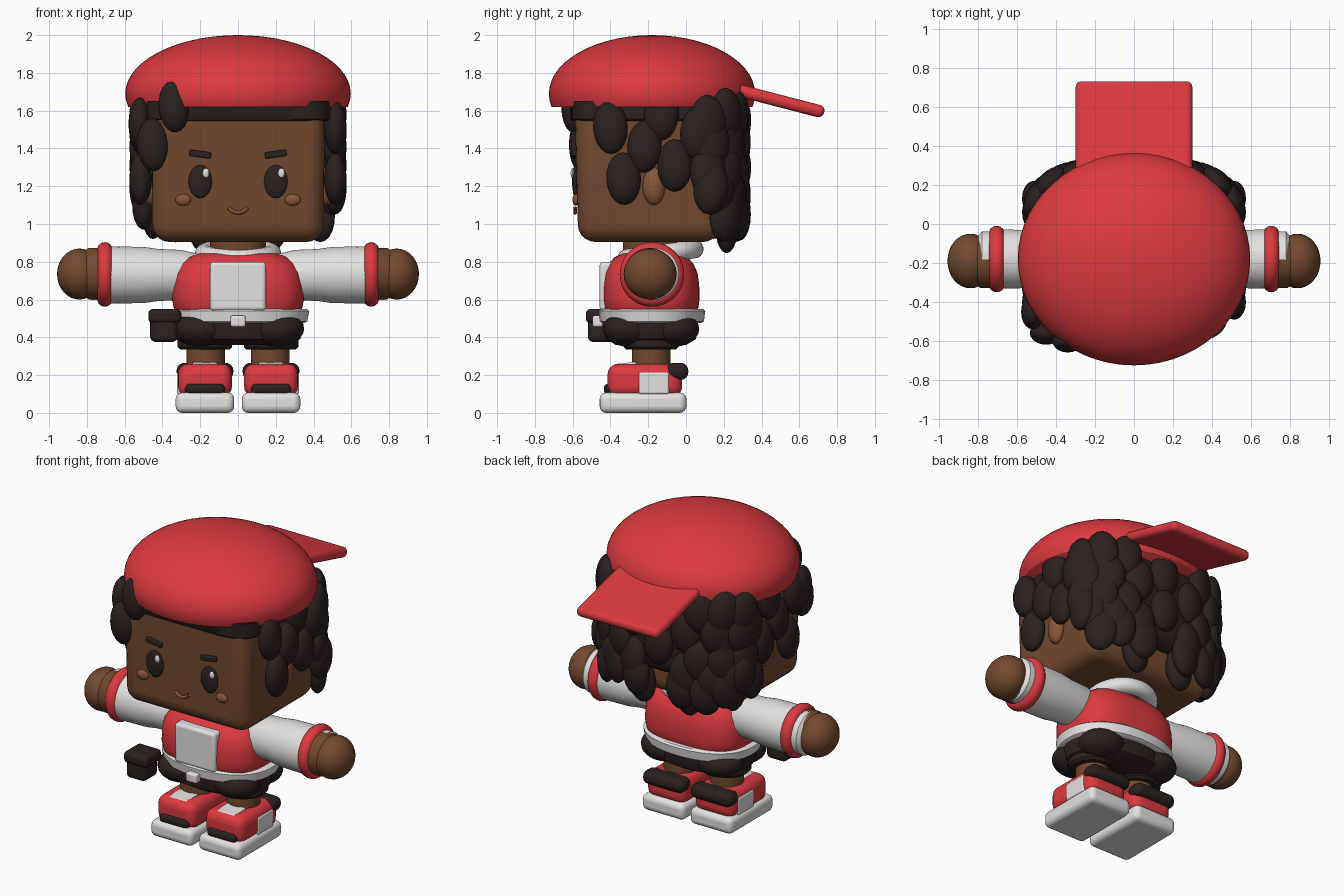
import bpy, bmesh, math, random
from mathutils import Vector

if "Cube" in bpy.data.objects:
    bpy.data.objects.remove(bpy.data.objects["Cube"])

random.seed(4)
CY = -0.185  # depth of the body axis


def material(name, rgb):
    m = bpy.data.materials.new(name)
    m.diffuse_color = (*rgb, 1)
    m.use_nodes = True
    m.node_tree.nodes["Principled BSDF"].inputs["Base Color"].default_value = m.diffuse_color
    return m


RED = material("red", (0.72, 0.042, 0.052))
SKIN = material("brown skin", (0.17, 0.068, 0.029))
BLUSH = material("light brown", (0.25, 0.092, 0.04))
DARK = material("dark brown black", (0.023, 0.015, 0.014))
WHITE = material("off white", (0.77, 0.76, 0.75))


def finish(name, mat, angle=40):
    o = bpy.context.object
    o.name = name
    o.data.materials.append(mat)
    bpy.ops.object.transform_apply(location=False, rotation=False, scale=True)
    bpy.ops.object.shade_smooth_by_angle(angle=math.radians(angle))
    return o


def ball(name, loc, radii, mat, rot=(0, 0, 0), seg=24):
    bpy.ops.mesh.primitive_uv_sphere_add(segments=seg, ring_count=seg // 2, location=loc, rotation=rot)
    bpy.context.object.scale = radii
    return finish(name, mat)


def box(name, lo, hi, mat, bevel=0.02, rot=(0, 0, 0), segs=4):
    """Rounded box between two corners."""
    lo, hi = Vector(lo), Vector(hi)
    bpy.ops.mesh.primitive_cube_add(size=1, location=(lo + hi) / 2, rotation=rot)
    bpy.context.object.scale = [abs(d) for d in hi - lo]
    o = finish(name, mat)
    b = o.modifiers.new("round", 'BEVEL')
    b.width, b.segments = bevel, segs
    b.limit_method = 'NONE'
    return o


def spow(v, e):
    return math.copysign(abs(v) ** e, v)


def lathe(name, profile, mat, loc, rot=(0, 0, 0), sy=1, e=1, seg=40):
    """Closed solid from (radius, height) points; e below 1 squares the section."""
    bm = bmesh.new()
    rings = []
    for r, h in profile:
        angles = [2 * math.pi * (i + 0.5) / seg for i in range(seg)]
        rings.append([bm.verts.new((r * spow(math.cos(a), e), sy * r * spow(math.sin(a), e), h)) for a in angles])
    for a, b in zip(rings, rings[1:]):
        for i in range(seg):
            j = (i + 1) % seg
            bm.faces.new((a[i], a[j], b[j], b[i]))
    bm.faces.new(rings[0][::-1])
    bm.faces.new(rings[-1])
    me = bpy.data.meshes.new(name)
    bm.to_mesh(me)
    bm.free()
    o = bpy.data.objects.new(name, me)
    bpy.context.collection.objects.link(o)
    o.location, o.rotation_euler = loc, rot
    bpy.ops.object.select_all(action='DESELECT')
    o.select_set(True)
    bpy.context.view_layer.objects.active = o
    return finish(name, mat)


def ring(name, loc, major, minor, mat, rot=(0, 0, 0)):
    bpy.ops.mesh.primitive_torus_add(major_radius=major, minor_radius=minor, major_segments=40,
                                     minor_segments=14, location=loc, rotation=rot)
    return finish(name, mat)


# Cap: flattened dome cut flat at its rim, with the peak at the back
cap = ball("cap", (0, -0.18, 1.69), (0.597, 0.546, 0.31), RED, seg=56)
bm = bmesh.new()
bm.from_mesh(cap.data)
cut = bmesh.ops.bisect_plane(bm, geom=bm.verts[:] + bm.edges[:] + bm.faces[:],
                             plane_co=(0, 0, -0.07), plane_no=(0, 0, -1), clear_outer=True)
bmesh.ops.holes_fill(bm, edges=[e for e in cut['geom_cut'] if isinstance(e, bmesh.types.BMEdge)])
bm.to_mesh(cap.data)
bm.free()
box("cap_peak", (-0.3, 0.2, 1.625), (0.3, 0.74, 1.691), RED, 0.03, (math.radians(-14.5), 0, 0))

# Head: rounded block, slightly narrower at the chin
head = box("head", (-0.46, -0.59, 0.905), (0.46, 0.2, 1.66), SKIN, 0.09, segs=5)
for v in head.data.vertices:
    if v.co.z < 0:
        v.co.x *= 0.985
        v.co.y *= 0.95
lathe("hairband", [(0.485, 1.545), (0.495, 1.555), (0.495, 1.65)], DARK, (0, -0.2, 0), sy=0.83, e=0.35, seg=64)

# Face
for s in (-1, 1):
    ball("eye", (s * 0.2, -0.583, 1.225), (0.062, 0.02, 0.088), DARK)
    ball("eye_glint", (s * 0.2 + 0.03, -0.601, 1.27), (0.018, 0.01, 0.026), WHITE, seg=12)
    box("eyebrow", (s * 0.2 - 0.058, -0.602, 1.353), (s * 0.2 + 0.058, -0.58, 1.387), DARK, 0.008,
        (0, -s * math.radians(8), 0))
    ball("cheek", (s * 0.29, -0.583, 1.128), (0.042, 0.018, 0.031), BLUSH)
    ball("ear", (s * 0.465, -0.17, 1.2), (0.045, 0.06, 0.1), BLUSH)
curve = bpy.data.curves.new("mouth", 'CURVE')
curve.dimensions = '3D'
curve.bevel_depth = 0.01
sp = curve.splines.new('NURBS')
sp.points.add(2)
for p, c in zip(sp.points, [(-0.05, -0.586, 1.085), (0, -0.588, 1.035), (0.05, -0.586, 1.085)]):
    p.co = (*c, 1)
sp.use_endpoint_u, sp.order_u = True, 3
curve.materials.append(BLUSH)
bpy.context.collection.objects.link(bpy.data.objects.new("mouth", curve))


# Hair: oval locks over a dark base
def lock(x, y, z, yaw=0.0, w=0.092, h=0.14):
    """Flat oval whose thin axis is turned by yaw from x."""
    ball("hair_lock", (x, y, z), (0.06, w, h), DARK, (random.uniform(-.1, .1), 0, yaw), 20)


FRONT = math.pi / 2
box("hair_base", (-0.485, 0.09, 1.08), (0.485, 0.275, 1.66), DARK, 0.09)
side_locks = [(-0.40, 1.51), (-0.33, 1.24), (-0.22, 1.41), (-0.06, 1.31), (0.06, 1.48), (-0.13, 1.58), (0.13, 1.19)]
for s in (-1, 1):
    for y, z in side_locks:
        lock(s * 0.515, y, z)
# rows wrapping round the back along a rounded arc
for row, (z, start) in enumerate(((1.56, 20), (1.42, 24), (1.28, 20), (1.15, 30), (1.07, 42))):
    n = 7 - row % 2 - (row == 4)
    for i in range(n):
        a = math.radians(start + (180 - 2 * start) * i / (n - 1))
        x, y = 0.525 * spow(math.cos(a), 0.65), -0.05 + 0.335 * math.sin(a) ** 0.65
        lock(x, y, z + random.uniform(-.03, .03), a, 0.1)
for x in (-0.17, 0.17):
    lock(x, 0.215, 0.985, FRONT)
# loose curls at the front corner
lock(-0.34, -0.6, 1.62, FRONT, 0.08, 0.135)
lock(-0.45, -0.56, 1.42, FRONT, 0.085, 0.14)
lock(-0.52, -0.45, 1.53)
lock(-0.5, 0.02, 1.1, 0, 0.085, 0.13)
lock(-0.45, 0.14, 1.06)

# Neck and collar
lathe("neck", [(0.15, 0.8), (0.15, 0.95)], SKIN, (0, CY, 0))
ring("collar", (0, -0.135, 0.842), 0.18, 0.05, WHITE, (math.radians(8), 0, 0))

# Torso: soft squared shirt with a front panel
shirt = [(0.28, 0.48), (0.335, 0.53), (0.35, 0.6), (0.347, 0.68), (0.335, 0.74), (0.305, 0.79),
         (0.262, 0.825), (0.2, 0.845)]
lathe("shirt", shirt, RED, (0, CY, 0), sy=0.735, e=0.68, seg=56)
box("shirt_panel", (-0.148, -0.457, 0.54), (0.148, -0.33, 0.8), WHITE, 0.02)

# Arms
for s in (-1, 1):
    turn = (0, s * math.pi / 2, 0)
    lathe("sleeve", [(0.11, 0.2), (0.133, 0.3), (0.138, 0.42), (0.149, 0.5), (0.152, 0.68)], WHITE,
          (0, -0.18, 0.73), turn)
    ring("cuff", (s * 0.705, -0.18, 0.733), 0.13, 0.041, RED, turn)
    lathe("undersleeve", [(0.138, 0.66), (0.138, 0.78), (0.11, 0.805)], WHITE, (0, -0.175, 0.735), turn)
    lathe("wrist", [(0.136, 0.66), (0.136, 0.79), (0.11, 0.83)], SKIN, (0, -0.192, 0.737), turn)
    ball("hand", (s * 0.84, -0.19, 0.735), (0.118, 0.14, 0.135), SKIN, seg=32)

# Belt with buckle and pouch
lathe("belt", [(0.345, 0.475), (0.365, 0.485), (0.375, 0.54), (0.36, 0.55)], WHITE, (0.003, CY + 0.005, 0),
      sy=0.755, e=0.9)
box("buckle", (-0.04, -0.495, 0.455), (0.04, -0.44, 0.515), WHITE, 0.012)
box("pouch", (-0.465, -0.52, 0.375), (-0.32, -0.37, 0.54), DARK, 0.03)
box("pouch_flap", (-0.475, -0.53, 0.475), (-0.3, -0.36, 0.55), DARK, 0.025)

# Shorts: puffy legs below a waist
lathe("shorts_waist", [(0.26, 0.36), (0.33, 0.39), (0.35, 0.45), (0.34, 0.51)], DARK, (0, CY, 0), sy=0.72)
for s in (-1, 1):
    for y in (-0.305, -0.065):
        ball("shorts_puff", (s * 0.2, y, 0.445), (0.15, 0.135, 0.095), DARK)
    lathe("shorts_hem", [(0.13, 0.335), (0.145, 0.35), (0.145, 0.42)], DARK, (s * 0.175, CY, 0))

# Legs and shoes
for s in (-1, 1):
    x = s * 0.175
    lathe("leg", [(0.102, 0.2), (0.102, 0.4)], SKIN, (s * 0.17, CY, 0))
    box("sole", (x - 0.155, -0.457, 0), (x + 0.155, 0.002, 0.108), WHITE, 0.035)
    box("shoe", (x - 0.143, -0.415, 0.085), (x + 0.143, -0.02, 0.26), RED, 0.055)
    box("toe_guard", (x - 0.105, -0.435, 0.095), (x + 0.105, -0.33, 0.155), DARK, 0.025)
    box("shoe_tongue", (x - 0.07, -0.385, 0.225), (x + 0.07, -0.26, 0.264), WHITE, 0.014, (math.radians(6), 0, 0))
    box("shoe_side_patch", (x + s * 0.11, -0.25, 0.1), (x + s * 0.148, -0.09, 0.215), WHITE, 0.01)
    box("heel_pad", (x - 0.15, -0.105, 0.175), (x + 0.15, 0.012, 0.265), DARK, 0.04)
